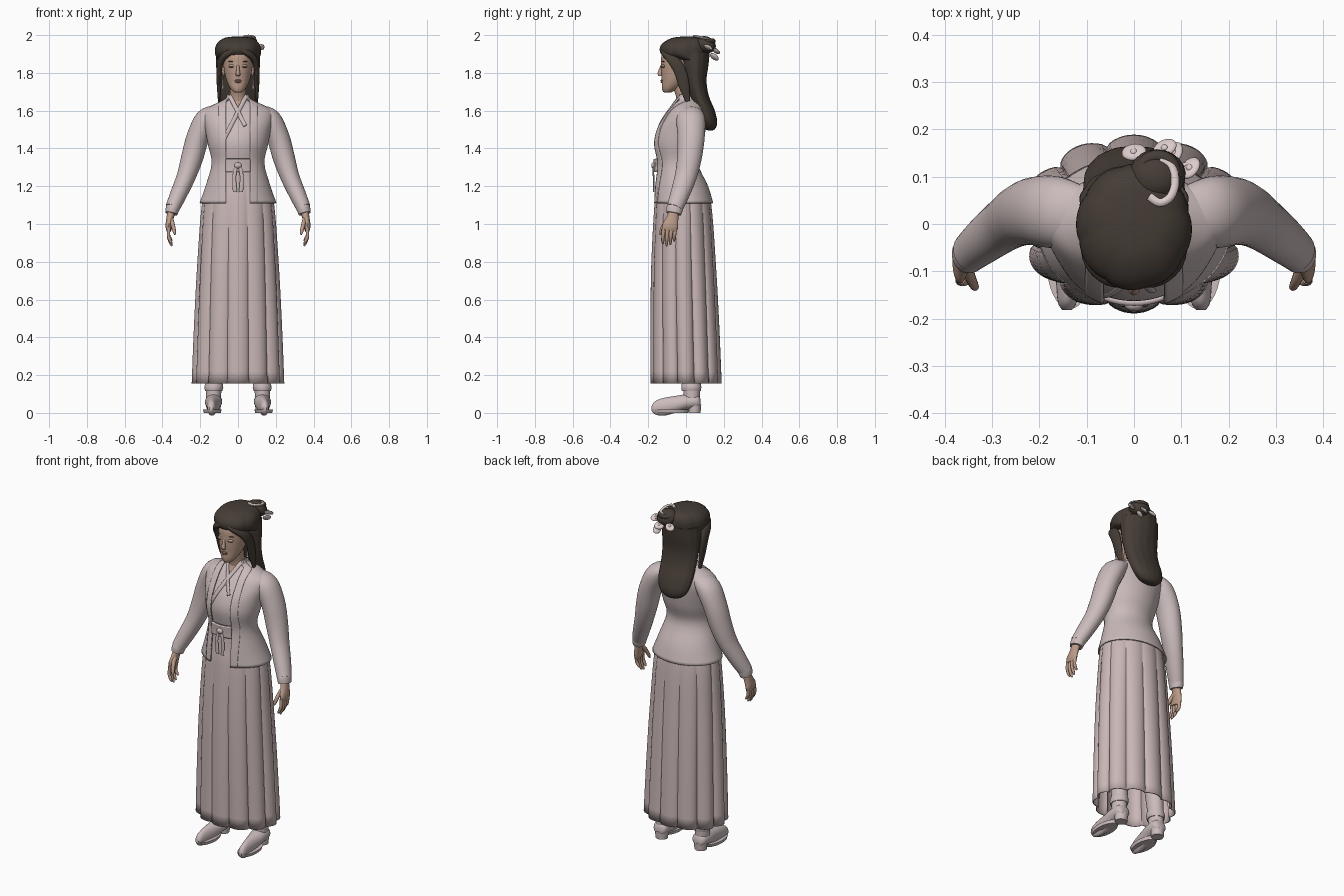
import bpy, bmesh
from math import sin, cos, asin, pi, sqrt
from mathutils import Vector, Matrix, Euler

cube = bpy.data.objects.get("Cube")
if cube:
    bpy.data.objects.remove(cube)

X, Y, Z = Vector((1, 0, 0)), Vector((0, 1, 0)), Vector((0, 0, 1))
made = []


def material(name, *rgb):
    m = bpy.data.materials.new(name)
    m.use_nodes = True
    m.diffuse_color = (*rgb, 1)
    m.node_tree.nodes["Principled BSDF"].inputs["Base Color"].default_value = (*rgb, 1)
    return m


cloth = material("pale_rose_cloth", .60, .50, .50)
skirt_cloth = material("rose_skirt_cloth", .58, .47, .465)
skin = material("skin", .50, .33, .25)
lip = material("lips", .40, .21, .17)
hair = material("dark_brown_hair", .060, .046, .036)
petal = material("petal", .72, .61, .60)


def finish(name, bm, mats, mirror=False, thick=0):
    for f in bm.faces:
        f.smooth = True
    me = bpy.data.meshes.new(name)
    bm.to_mesh(me)
    bm.free()
    ob = bpy.data.objects.new(name, me)
    bpy.context.collection.objects.link(ob)
    for m in mats:
        me.materials.append(m)
    if thick:
        ob.modifiers.new("Thickness", "SOLIDIFY").thickness = thick
        ob.modifiers[-1].offset = 0
    if mirror:
        ob.modifiers.new("Mirror", "MIRROR")
    made.append(ob)
    return ob


def spline(rows, steps):
    out, last = [], len(rows) - 1
    for i in range(last):
        quad = [rows[max(i - 1, 0)], rows[i], rows[i + 1], rows[min(i + 2, last)]]
        for s in range(steps):
            t = s / steps
            out.append([b + t * ((c - a) + t * ((2*a - 5*b + 4*c - d) + t * (3*b - a - 3*c + d))) / 2
                        for a, b, c, d in zip(*quad)])
    return out + [list(rows[-1])]


def loft(name, rings, mats, n=32, steps=4, axis=None, ref=Y, arc=None, pleat=None,
         cap=True, mirror=False, thick=0, rule=None):
    """Skin elliptical rings (x, y, z, half width, half depth) along a smooth path."""
    rings = spline(rings, steps)
    bm, loops = bmesh.new(), []
    for i, (x, y, z, ru, rv) in enumerate(rings):
        ahead, behind = rings[min(i + 1, len(rings) - 1)], rings[max(i - 1, 0)]
        t = axis or (Vector(ahead[:3]) - Vector(behind[:3])).normalized()
        u = ref.cross(t).normalized()
        v = t.cross(u)
        a, b = arc(ru) if arc else (0, 2 * pi)
        loop = []
        for k in range(n + 1 if arc else n):
            th = a + (b - a) * k / n
            r = pleat(th, z) if pleat else 1
            loop.append(bm.verts.new(Vector((x, y, z)) + r * (u * ru * sin(th) - v * rv * cos(th))))
        loops.append(loop)
    for p, q in zip(loops, loops[1:]):
        for k in range(n):
            j = (k + 1) % len(p)
            bm.faces.new((p[k], p[j], q[j], q[k]))
    if cap and not arc:
        bm.faces.new(loops[0])
        bm.faces.new(loops[-1])
    bmesh.ops.recalc_face_normals(bm, faces=bm.faces)
    if rule:
        for f in bm.faces:
            f.material_index = rule(f.calc_center_median())
    return finish(name, bm, mats, mirror, thick)


def body(rows, grow=0):
    """Rows (z, half width, front y, back y) to rings."""
    return [(0, (f + b) / 2, z, w + grow, (b - f) / 2 + grow) for z, w, f, b in rows]


def front(x, z, rows):
    for p, q in zip(rows, rows[1:]):
        if min(p[0], q[0]) <= z <= max(p[0], q[0]):
            t = (z - p[0]) / (q[0] - p[0])
            w, f, b = (p[i] + t * (q[i] - p[i]) for i in (1, 2, 3))
            return (f + b) / 2 - (b - f) / 2 * sqrt(max(0, 1 - (x / w) ** 2))
    return 0


def blob(name, loc, size, mat, rot=(0, 0, 0), mirror=False):
    bm = bmesh.new()
    m = Matrix.LocRotScale(Vector(loc), Euler(rot), Vector(size))
    bmesh.ops.create_uvsphere(bm, u_segments=20, v_segments=12, radius=1, matrix=m)
    return finish(name, bm, [mat], mirror)


# Pleated skirt
skirt = [(.155, .237, -.182, .182), (.5, .224, -.182, .168), (.8, .209, -.178, .152),
         (1.1, .187, -.163, .13), (1.2, .155, -.15, .10), (1.3, .122, -.14, .05)]


def pleats(th, z):
    depth = .11 * min(1, max(0, 1.3 - z)) ** .6
    return 1 + depth * (abs(cos(6 * th)) ** .7 - .8)


loft("skirt", body(skirt), [skirt_cloth], n=144, axis=Z, pleat=pleats, cap=False, thick=.006)

# Blouse with a bare V at the neck, jacket open down the front
torso = [(1.11, .20, -.168, .14), (1.2, .168, -.165, .113), (1.32, .136, -.155, .06),
         (1.42, .155, -.172, .085), (1.5, .17, -.155, .10), (1.56, .183, -.12, .105),
         (1.6, .175, -.092, .10), (1.63, .125, -.068, .09), (1.66, .062, -.055, .07),
         (1.685, .052, -.05, .055)]
loft("blouse", body(torso[2:], -.009), [cloth, skin], n=96, steps=8, axis=Z,
     rule=lambda c: int(c.y < 0 and c.z > 1.605 + 1.6 * abs(c.x)))


def opening(w):
    g = asin(min(.068 / w, .8))
    return g, 2 * pi - g


def lapel(w):
    return asin(min(.064 / w, .78)), asin(min(.102 / w, .98))


loft("jacket", body(torso), [cloth], n=72, axis=Z, arc=opening, thick=.008)
loft("lapels", body(torso, .005), [cloth], n=6, axis=Z, arc=lapel, mirror=True, thick=.007)

# Crossed collar edges, sash, knot and ribbons
for side, low, label in ((1, 1.42, "outer"), (-1, 1.52, "inner")):
    path = []
    for k in range(6):
        z = 1.68 + (low - 1.68) * k / 5
        x = side * (.045 - (1.68 - z) * .52)
        path.append((x, front(x, z, torso) - .001, z, .011, .005))
    loft(label + "_collar", path, [cloth], n=12)
loft("sash", body([(1.275, .137, -.163, .06), (1.31, .137, -.164, .06), (1.345, .14, -.167, .062)]),
     [cloth], n=16, axis=Z, arc=lambda w: (-.48, .48), thick=.012)
blob("sash_knot", (0, -.172, 1.31), (.02, .012, .016), cloth)
loft("sash_ribbons", [(.008, -.172, 1.31, .008, .004), (.02, -.172, 1.25, .01, .004),
                      (.016, -.17, 1.17, .011, .004)], [cloth], n=12, mirror=True)

# Sleeves and cuffs
loft("sleeves", [(.11, .02, 1.595, .035, .06), (.165, .025, 1.555, .06, .076), (.212, .027, 1.46, .06, .072),
                 (.243, .018, 1.35, .058, .065), (.275, -.002, 1.25, .05, .058), (.318, -.035, 1.15, .044, .05),
                 (.347, -.06, 1.085, .038, .043)], [cloth], mirror=True)
loft("cuffs", [(.343, -.057, 1.093, .036, .042), (.347, -.06, 1.08, .036, .044),
               (.353, -.065, 1.055, .033, .04)], [cloth], mirror=True)

# Hands
loft("palms", [(.352, -.063, 1.07, .022, .026), (.36, -.072, 1.03, .019, .032),
               (.367, -.083, .99, .017, .042), (.366, -.088, .965, .013, .038)], [skin], n=20, mirror=True)
for k, (name, drop) in enumerate((("index", .07), ("middle", .082), ("ring", .075), ("little", .055))):
    y = -.117 + .02 * k
    loft(name + "_fingers", [(.366, y, .98, .01, .011), (.368, y - .004, .965 - drop * .4, .009, .0095),
                             (.357, y - .006, .965 - drop * .8, .008, .008),
                             (.35, y - .005, .965 - drop, .004, .004)], [skin], n=10, mirror=True)
loft("thumbs", [(.355, -.085, 1.03, .012, .014), (.345, -.115, .995, .011, .012),
                (.337, -.132, .96, .009, .009), (.334, -.136, .943, .004, .004)], [skin], n=12, mirror=True)

# Legs, shoes and heels
loft("legs", [(.11, .02, .62, .07, .075), (.12, .025, .3, .05, .055), (.128, .03, .14, .042, .045),
              (.13, .03, .05, .038, .042)], [cloth], axis=Z, mirror=True)
loft("ankle_bands", [(.127, .028, .155, .046, .05), (.128, .028, .135, .05, .053),
                     (.129, .028, .115, .045, .05)], [cloth], axis=Z, mirror=True)
loft("shoes", [(.128, .078, .05, .02, .022), (.128, .06, .06, .038, .042), (.13, 0, .057, .041, .045),
               (.133, -.06, .044, .045, .036), (.138, -.12, .032, .047, .027), (.141, -.165, .027, .034, .02),
               (.142, -.182, .024, .012, .01)], [cloth], axis=Y, ref=X, mirror=True, n=24)
loft("soles", [(.136, -.08, 0, .045, .09), (.136, -.08, .018, .049, .1)],
     [cloth], axis=Z, steps=1, mirror=True)
loft("heels", [(.128, .045, 0, .034, .032), (.128, .045, .045, .038, .036)],
     [cloth], axis=Z, steps=1, mirror=True)

# Neck and face
loft("neck", [(0, .0, 1.6, .06, .045), (0, -.008, 1.67, .044, .044), (0, -.02, 1.72, .042, .045),
              (0, -.02, 1.8, .045, .05)], [skin], axis=Z)
face = [(1.695, .014, -.112, -.085), (1.703, .028, -.123, -.065), (1.725, .045, -.128, -.03),
        (1.76, .061, -.128, .01), (1.8, .071, -.131, .04), (1.85, .078, -.132, .06),
        (1.9, .078, -.127, .06), (1.95, .06, -.09, .05)]
loft("face", body(face), [skin], n=40, axis=Z)
loft("nose", [(0, -.125, 1.845, .007, .007), (0, -.133, 1.82, .008, .01), (0, -.137, 1.795, .012, .014),
              (0, -.134, 1.784, .011, .01)], [skin], n=16, axis=Z)
blob("upper_lip", (0, -.129, 1.76, ), (.02, .006, .005), lip)
blob("lower_lip", (0, -.128, 1.752), (.016, .007, .005), lip)
for name, z, size, mat in (("eyelids", 1.836, (.017, .007, .009), skin),
                           ("eyes", 1.831, (.015, .0085, .003), hair),
                           ("eyebrows", 1.86, (.02, .004, .0025), hair)):
    blob(name, (.034, front(.034, z, face) + .001, z), size, mat, (0, 0, .3), True)
blob("ears", (.077, -.012, 1.815), (.01, .017, .032), skin, mirror=True)
loft("earrings", [(.08, -.025, 1.785, .003, .003), (.08, -.025, 1.75, .004, .004),
                  (.08, -.025, 1.715, .006, .006)], [petal], n=10, mirror=True)

# Hair: crown, long fall at the back, swept side locks
loft("hair_crown", body([(1.865, .108, -.03, .115), (1.89, .117, -.115, .12), (1.915, .121, -.137, .125),
                         (1.945, .116, -.132, .125), (1.97, .097, -.105, .115), (1.987, .064, -.065, .085),
                         (1.993, .015, -.01, .03)]), [hair], n=80, axis=Z,
     pleat=lambda th, z: .975 + .04 * abs(cos(4 * th + .6)) ** .5)
loft("hair_fall", body([(1.91, .115, -.04, .125), (1.84, .116, -.028, .118), (1.76, .112, -.01, .108),
                        (1.68, .108, .015, .12), (1.6, .104, .045, .152), (1.54, .088, .075, .165),
                        (1.505, .055, .095, .155), (1.495, .015, .12, .14)]), [hair], n=64, axis=Z,
     pleat=lambda th, z: .985 + .025 * abs(cos(7 * th)))
loft("side_locks", [(.005, -.122, 1.925, .012, .012), (.05, -.112, 1.905, .018, .02),
                    (.087, -.07, 1.87, .018, .03), (.1, -.032, 1.81, .014, .032),
                    (.1, -.01, 1.73, .012, .028), (.1, .01, 1.65, .006, .012)], [hair], n=20, mirror=True)

# Bun with coil, flowers and pins
blob("bun", (.05, .105, 1.95), (.06, .055, .042), hair, (-.4, .2, 0))
coil = [(.05 + .038 * cos(a * pi / 4), .105 + .038 * sin(a * pi / 4), 1.968, .014, .014) for a in range(9)]
loft("bun_coil", coil, [hair], n=12, ref=Z)
lace = [(.055 + .032 * cos(a * pi / 4), .09 + .045 * sin(a * pi / 4), 1.985 - .01 * sin(a * pi / 4), .009, .007)
        for a in range(-3, 3)]
loft("bun_lace", lace, [petal], n=10, ref=Z)
for i, (x, y, z) in enumerate(((0, .152, 1.92), (.065, .16, 1.915), (.118, .118, 1.935), (.085, .15, 1.885))):
    blob("flower_petal_%d" % (i + 1), (x, y, z), (.027, .022, .009), petal, (-.7, .3 * i - .3, .5 * i))
    blob("flower_heart_%d" % (i + 1), (x, y, z + .006), (.008, .008, .008), petal)
loft("hair_pin", [(.02, .1, 1.96, .004, .004), (.08, .12, 1.94, .004, .004),
                  (.138, .13, 1.93, .006, .006)], [petal], n=10)

# Smooth shading with crisp creases
bpy.ops.object.select_all(action="DESELECT")
for ob in made:
    ob.select_set(True)
bpy.context.view_layer.objects.active = made[0]
bpy.ops.object.shade_smooth_by_angle(angle=.7)
